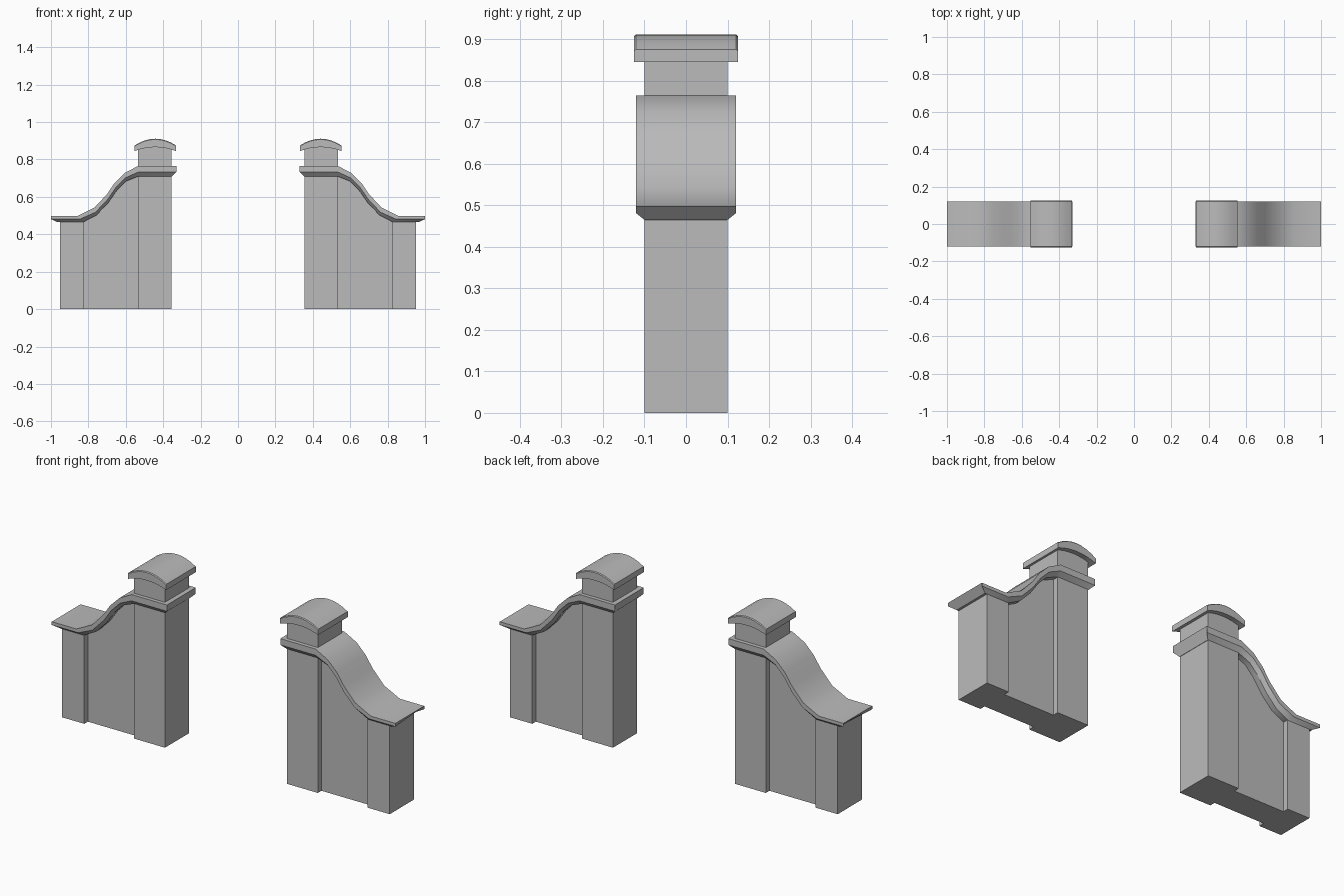
import bpy, bmesh, math

if "Cube" in bpy.data.objects:
    bpy.data.objects.remove(bpy.data.objects["Cube"])

grey = bpy.data.materials.new("stone grey")
grey.diffuse_color = (0.5, 0.5, 0.5, 1)
grey.use_nodes = True
grey.node_tree.nodes["Principled BSDF"].inputs["Base Color"].default_value = grey.diffuse_color


def finish(name, verts, faces, smooth=False):
    """Make an object, mirrored across x = 0."""
    me = bpy.data.meshes.new(name)
    me.from_pydata(verts, [], faces)
    bm = bmesh.new()
    bm.from_mesh(me)
    bmesh.ops.recalc_face_normals(bm, faces=bm.faces)
    bm.to_mesh(me)
    bm.free()
    me.materials.append(grey)
    ob = bpy.data.objects.new(name, me)
    bpy.context.collection.objects.link(ob)
    if smooth:
        bpy.ops.object.select_all(action='DESELECT')
        ob.select_set(True)
        bpy.context.view_layer.objects.active = ob
        bpy.ops.object.shade_smooth_by_angle(angle=math.radians(32))
    mirror = ob.modifiers.new("mirror", 'MIRROR')
    mirror.use_mirror_merge = False
    return ob


def loft(name, rings, smooth=False):
    """Skin equal-length closed rings and cap both ends."""
    n = len(rings[0])
    verts = [v for r in rings for v in r]
    faces = [(k * n + i, k * n + (i + 1) % n, (k + 1) * n + (i + 1) % n, (k + 1) * n + i)
             for k in range(len(rings) - 1) for i in range(n)]
    faces += [tuple(range(n)), tuple(range(len(verts) - n, len(verts)))]
    return finish(name, verts, faces, smooth)


def extrude(name, profile, half):
    """Extrude an x-z profile through the depth."""
    return loft(name, [[(x, y, z) for x, z in profile] for y in (-half, half)])


def rect(x0, x1, z1):
    return [(x0, 0), (x1, 0), (x1, z1), (x0, z1)]


# Curved coping: top, slab underside and chamfer underside lines
top = [(.33, .765), (.535, .765), (.607, .727), (.66, .674), (.70, .615),
       (.767, .543), (.858, .498), (1.0, .498)]
mid = [(.33, .732), (.535, .732), (.602, .702), (.653, .650), (.698, .585),
       (.762, .518), (.845, .481), (1.0, .481)]
low = [(.353, .71), (.532, .71), (.60, .683), (.648, .634), (.696, .565),
       (.757, .502), (.828, .465), (.965, .465)]
rings = []
for (xt, zt), (xm, zm), (xl, zl) in zip(top, mid, low):
    rings.append([(xt, -.12, zt), (xt, .12, zt), (xm, .12, zm),
                  (xl, .10, zl), (xl, -.10, zl), (xm, -.12, zm)])
loft("coping", rings, True)

# Posts and the recessed wall between them
extrude("gate_post", rect(.355, .535, .868), .10)
extrude("end_post", rect(.825, .953, .468), .10)
extrude("wall_panel", [(.535, 0), (.825, 0)] + [(x, z + .004) for x, z in reversed(low[1:7])], .07)

# Arched cap on the tall post
cap = []
for i in range(9):
    t = i / 4 - 1
    x = .442 + .111 * t
    zt, zb = .911 - .036 * t * t, .866 - .021 * t * t
    e = .004
    cap.append([(x, -.125 + e, zt), (x, .125 - e, zt), (x, .125, zt - e),
                (x, .125, zb), (x, -.125, zb), (x, -.125, zt - e)])
loft("post_cap", cap, True)
